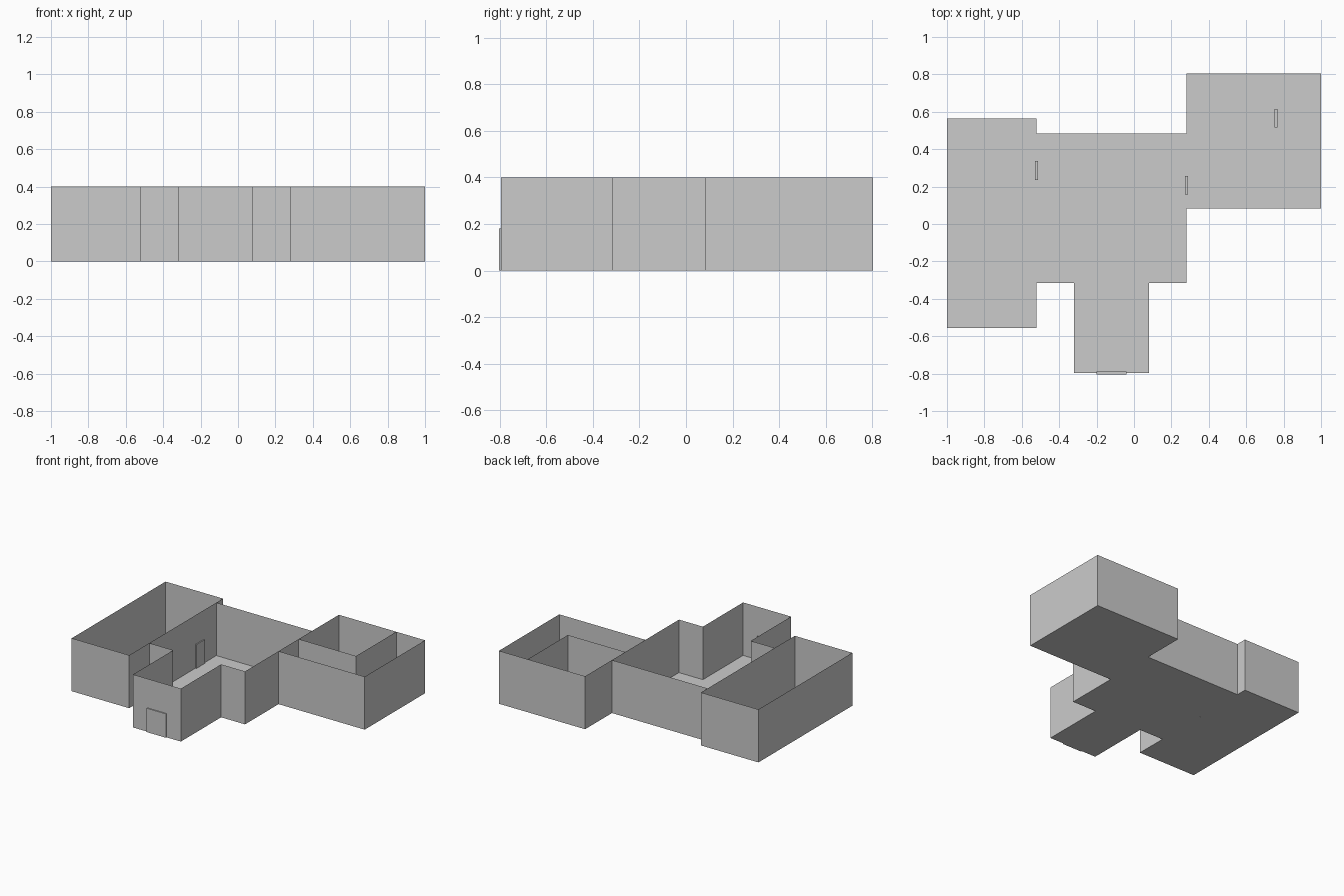
import bpy

if "Cube" in bpy.data.objects:
    bpy.data.objects.remove(bpy.data.objects["Cube"])

U = 0.08          # floor plan module
H = 0.4           # wall height
X0, Y0 = -1.0, -0.796


def pt(p, z=0.0):
    return (X0 + p[0] * U, Y0 + p[1] * U, z)


def make(name, verts, faces):
    me = bpy.data.meshes.new(name)
    me.from_pydata(verts, [], faces)
    ob = bpy.data.objects.new(name, me)
    bpy.context.collection.objects.link(ob)
    return ob


def walls(name, path):
    """Thin upright walls following a plan polyline (module units)."""
    n = len(path)
    verts = [pt(p) for p in path] + [pt(p, H) for p in path]
    make(name, verts, [(i, i + 1, n + i + 1, n + i) for i in range(n - 1)])


def floor(name, x0, y0, x1, y1):
    corners = [(x0, y0), (x1, y0), (x1, y1), (x0, y1)]
    make(name, [pt(c) for c in corners], [(0, 1, 2, 3)])


def door(name, x, y, sx, sy, h=0.18):
    """Thin slab set into a wall, standing on the floor."""
    bpy.ops.mesh.primitive_cube_add(size=1, location=(x, y, h / 2))
    ob = bpy.context.object
    ob.name = name
    ob.scale = (sx, sy, h)


# Floors
floor("entry_floor", 8.5, 0, 13.5, 6)
floor("hall_floor", 6, 6, 16, 16)
floor("long_room_floor", 0, 3, 6, 17)
floor("corner_room_floor", 16, 11, 25, 20)

# Room walls
walls("long_room_walls", [(0, 3), (6, 3), (6, 17), (0, 17), (0, 3)])
walls("entry_and_hall_walls", [(6, 6), (8.5, 6), (8.5, 0), (13.5, 0), (13.5, 6),
                               (16, 6), (16, 16), (6, 16)])
walls("corner_room_walls", [(16, 11), (25, 11), (25, 20), (16, 20), (16, 16)])
walls("inner_room_walls", [(16, 14), (22, 14), (22, 20)])

# Doors
T = 0.016
door("front_door", -0.12, Y0, 0.16, T)
door("long_room_door", -0.52, 0.286, T, 0.1)
door("corner_room_door", 0.28, 0.207, T, 0.1)
door("inner_room_door", 0.76, 0.566, T, 0.1)
